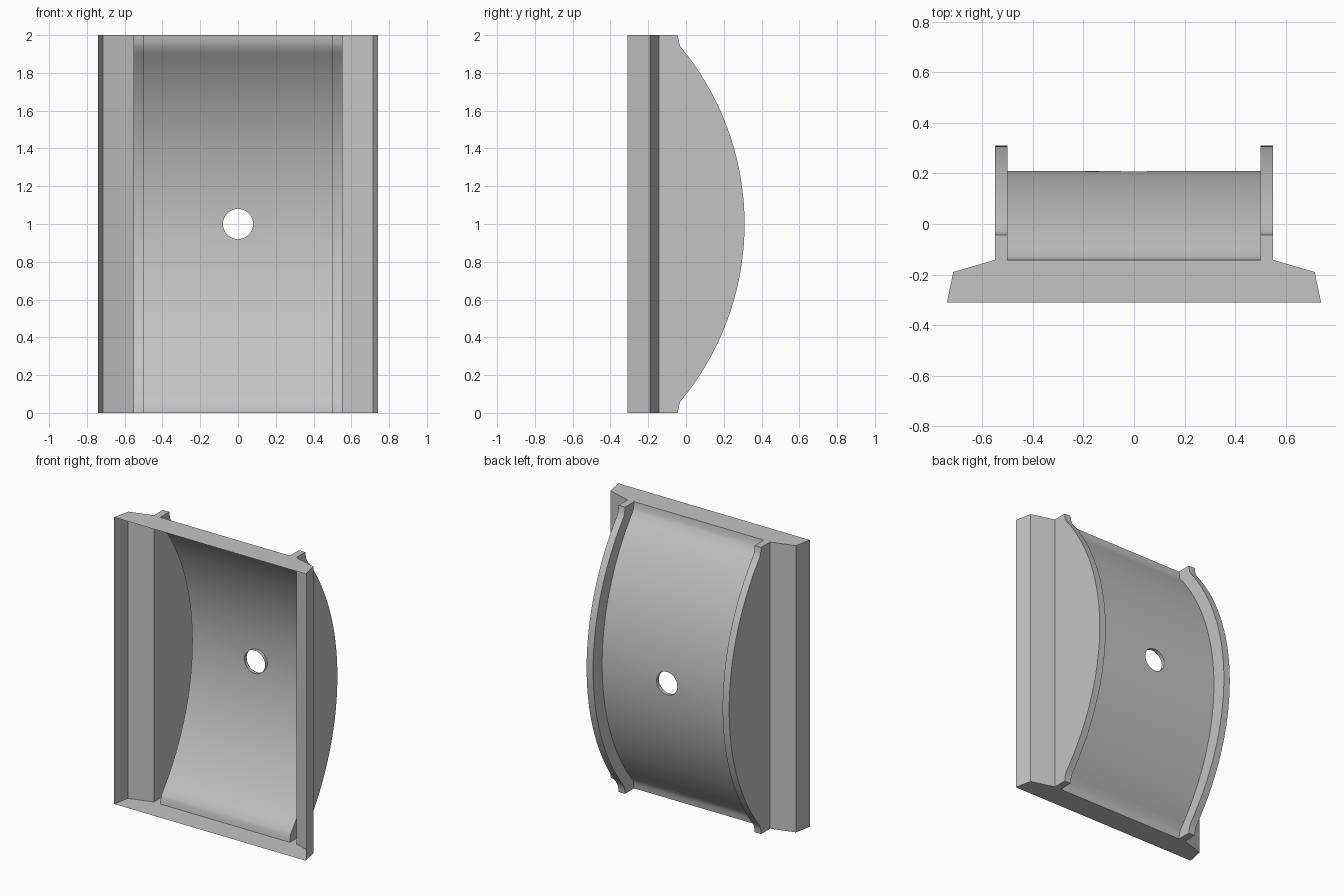
import bpy
import bmesh
from math import sin, cos, tan, pi, sqrt

cube = bpy.data.objects.get("Cube")
if cube:
    bpy.data.objects.remove(cube, do_unlink=True)

HOLE_R, BAND, SHEET_X = 0.08, 0.1, 0.5
STEPS = [tan(k * pi / 16) for k in range(-4, 5)]


def rim_y(z):
    """Height of the arched rim: a circular arc with a small flare at each end."""
    t = 1 - abs(z - 1)
    if t < 0.06:
        return -0.043 + 0.013 * (t / 0.06) ** 1.5
    return -1.16 + sqrt(1.47 ** 2 - (1 - t) ** 2)


def sheet_y(z):
    return rim_y(z) - 0.1


def section(z):
    """Open cross-section from one side wall across to the other."""
    half = [(-0.74, -0.31), (-0.715, -0.19), (-0.55, -0.142),
            (-0.55, rim_y(z)), (-SHEET_X, rim_y(z))]
    sheet = [(SHEET_X * s, sheet_y(z)) for s in STEPS]
    return half + sheet + [(-x, y) for x, y in reversed(half)]


# Row heights, finer at the flared ends and around the hole
lower = [0, 0.02, 0.04, 0.06] + [0.1 + 0.05 * i for i in range(16)]
rows = lower + [1 + BAND * s for s in STEPS] + [2 - z for z in reversed(lower)]

bm = bmesh.new()
grid = [[bm.verts.new((x, y, z)) for x, y in section(z)] for z in rows]

# Skin, leaving a window in the sheet around the hole
for j in range(len(rows) - 1):
    in_band = abs((rows[j] + rows[j + 1]) / 2 - 1) < BAND
    for i in range(len(grid[0]) - 1):
        if in_band and 5 <= i < 13:
            continue
        bm.faces.new((grid[j][i], grid[j][i + 1], grid[j + 1][i + 1], grid[j + 1][i]))

# End caps
bm.faces.new(grid[0])
top_cap = bm.faces.new(grid[-1])

# Hole surround and its short inward lip
outer, hole, lip = [], [], []
for k in range(32):
    c, s = cos(k * pi / 16), sin(k * pi / 16)
    m = max(abs(c), abs(s))
    z = 1 + BAND * s / m
    outer.append(bm.verts.new((SHEET_X * c / m, sheet_y(z), z)))
    x, z = HOLE_R * c, 1 + HOLE_R * s
    hole.append(bm.verts.new((x, sheet_y(z), z)))
    lip.append(bm.verts.new((x, sheet_y(z) - 0.025, z)))
for a, b in ((outer, hole), (hole, lip)):
    for k in range(32):
        n = (k + 1) % 32
        bm.faces.new((a[k], a[n], b[n], b[k]))

bmesh.ops.remove_doubles(bm, verts=bm.verts[:], dist=0.0005)
bmesh.ops.recalc_face_normals(bm, faces=bm.faces[:])
bm.normal_update()
if max(bm.faces, key=lambda f: f.calc_center_median().z).normal.z < 0:
    bmesh.ops.reverse_faces(bm, faces=bm.faces[:])

mesh = bpy.data.meshes.new("arched_shell")
bm.to_mesh(mesh)
bm.free()
shell = bpy.data.objects.new("arched_shell", mesh)
bpy.context.collection.objects.link(shell)

# Plain grey finish
grey = bpy.data.materials.new("plain grey")
grey.use_nodes = True
color = (0.55, 0.55, 0.55, 1)
grey.diffuse_color = color
grey.node_tree.nodes["Principled BSDF"].inputs["Base Color"].default_value = color
mesh.materials.append(grey)

bpy.ops.object.select_all(action="DESELECT")
shell.select_set(True)
bpy.context.view_layer.objects.active = shell
bpy.ops.object.shade_smooth_by_angle()
